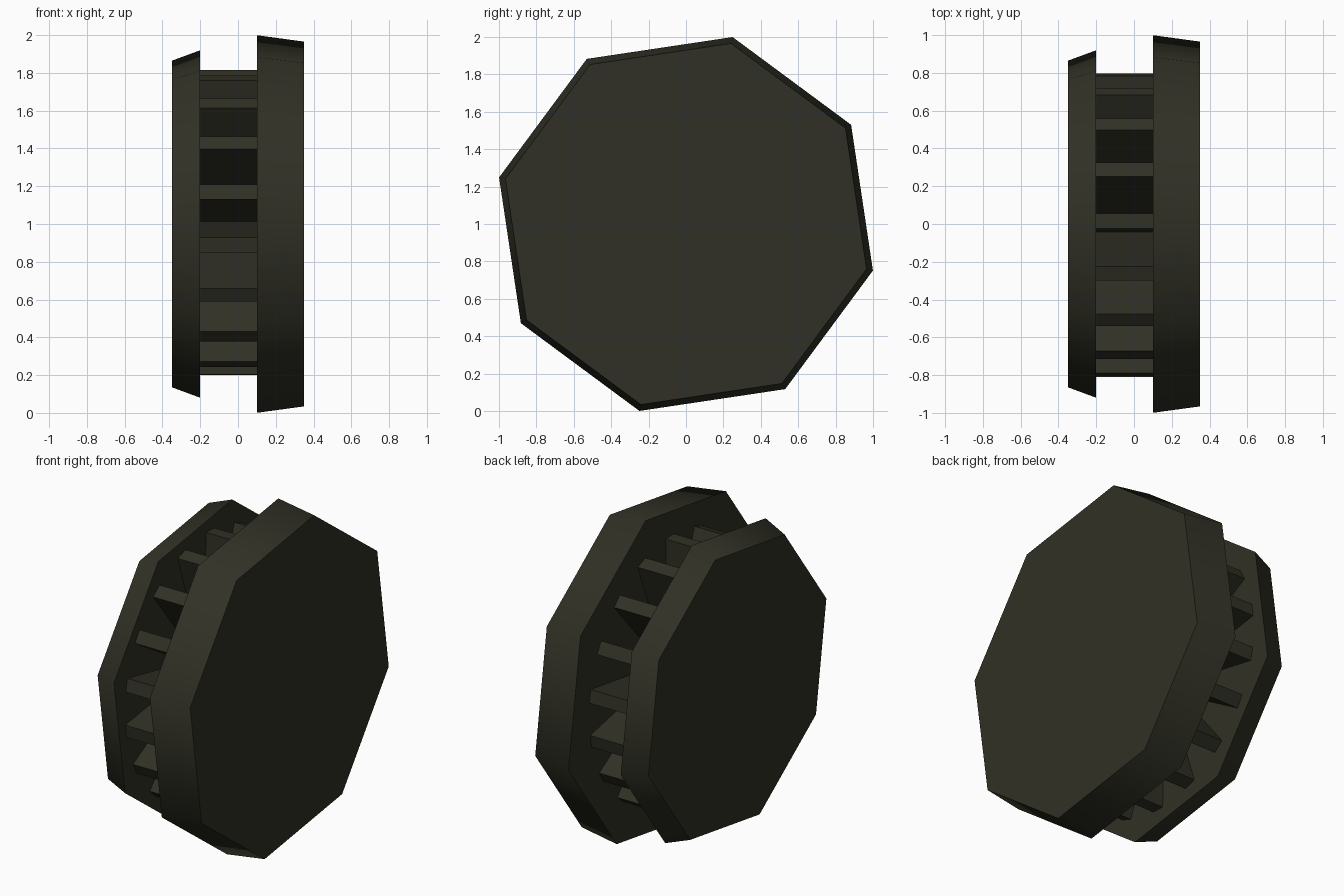
import bpy, bmesh, math

if "Cube" in bpy.data.objects:
    bpy.data.objects.remove(bpy.data.objects["Cube"])

olive = bpy.data.materials.new("dark_olive")
olive.diffuse_color = (0.030, 0.030, 0.019, 1)
olive.use_nodes = True
olive.node_tree.nodes["Principled BSDF"].inputs["Base Color"].default_value = olive.diffuse_color


def ring(count, radius, offset):
    """Points around the x axis as (y, z) pairs."""
    step = 2 * math.pi / count
    return [(radius * math.cos(offset + i * step), radius * math.sin(offset + i * step))
            for i in range(count)]


def loft(name, x0, profile0, x1, profile1, centre=(0, 1)):
    """Closed solid between two matching profiles along x."""
    bm = bmesh.new()
    a, b = [[bm.verts.new((x, centre[0] + y, centre[1] + z)) for y, z in p]
            for x, p in ((x0, profile0), (x1, profile1))]
    n = len(a)
    bm.faces.new(a)
    bm.faces.new(b)
    for i in range(n):
        j = (i + 1) % n
        bm.faces.new((a[i], a[j], b[j], b[i]))
    bmesh.ops.recalc_face_normals(bm, faces=bm.faces)
    mesh = bpy.data.meshes.new(name)
    bm.to_mesh(mesh)
    bm.free()
    mesh.materials.append(olive)
    obj = bpy.data.objects.new(name, mesh)
    bpy.context.collection.objects.link(obj)
    return obj


def smooth(obj):
    bpy.ops.object.select_all(action='DESELECT')
    obj.select_set(True)
    bpy.context.view_layer.objects.active = obj
    bpy.ops.object.shade_smooth_by_angle(angle=math.radians(50))


# Two tapered octagonal discs, smooth around the rim
turn = math.radians(31)
smooth(loft("large_disc", 0.10, ring(8, 1.030, turn), 0.35, ring(8, 0.995, turn)))
smooth(loft("small_disc", -0.35, ring(8, 0.891, turn), -0.20, ring(8, 0.948, turn)))

# Toothed core: 18 straight radial fins meeting in deep V valleys
teeth, tip, half = 18, 0.806, 0.04
profile = []
for i in range(teeth):
    angle = math.radians(8.4 + i * 360 / teeth)
    c, s = math.cos(angle), math.sin(angle)
    profile += [(tip * c + half * s, tip * s - half * c),
                (tip * c - half * s, tip * s + half * c)]
    valley = angle + math.pi / teeth
    root = half / math.sin(math.pi / teeth)
    profile.append((root * math.cos(valley), root * math.sin(valley)))
loft("toothed_core", -0.205, profile, 0.105, profile, (-0.0075, 1.0075))
